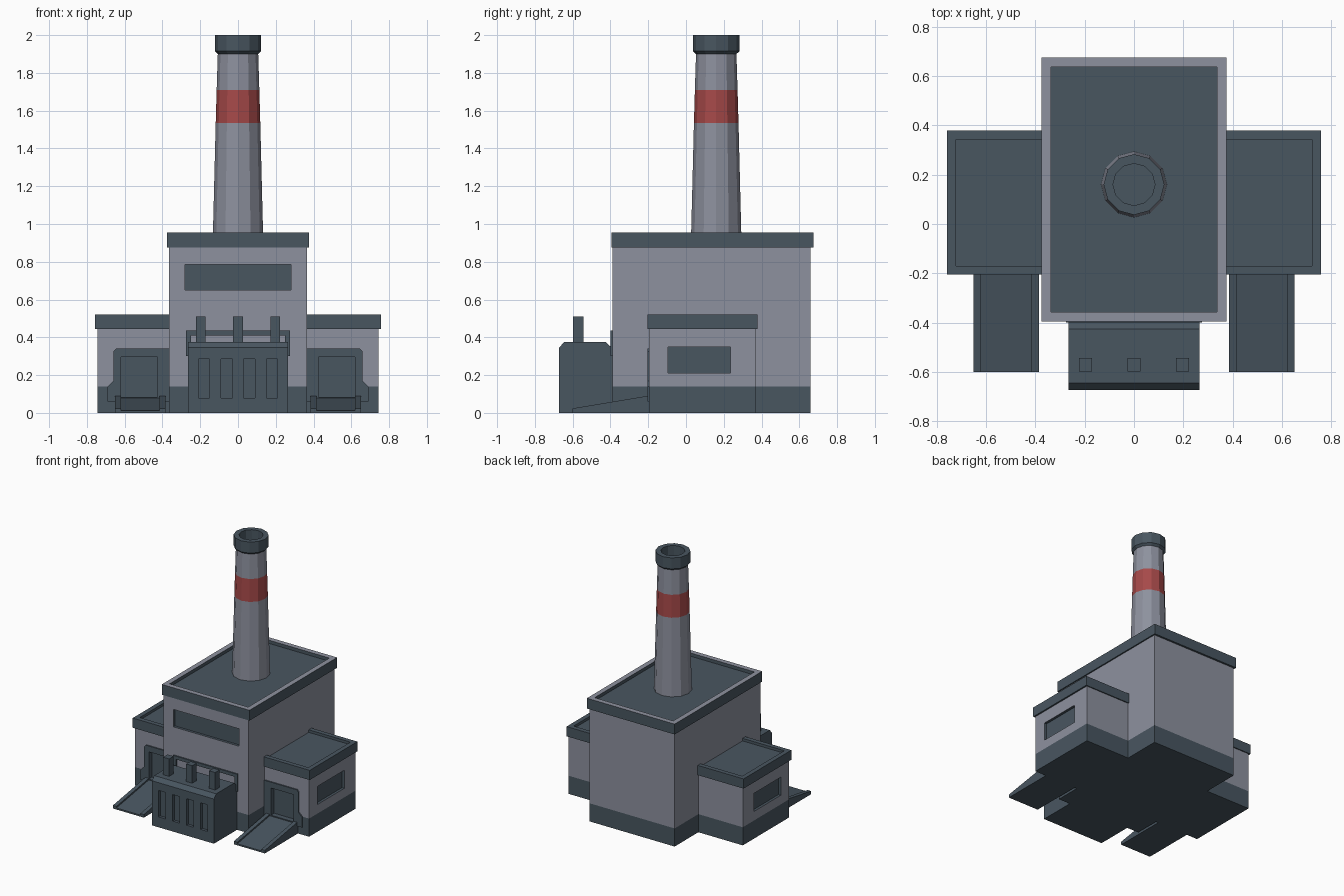
import bpy, bmesh, math

if "Cube" in bpy.data.objects:
    bpy.data.objects.remove(bpy.data.objects["Cube"])


def make_mat(name, rgb):
    m = bpy.data.materials.new(name)
    m.diffuse_color = (*rgb, 1)
    m.use_nodes = True
    m.node_tree.nodes["Principled BSDF"].inputs["Base Color"].default_value = m.diffuse_color
    return m


MATS = [make_mat("wall grey", (0.27, 0.285, 0.345)),
        make_mat("dark slate", (0.066, 0.093, 0.118)),
        make_mat("warning red", (0.38, 0.066, 0.066))]
GREY, DARK, RED = 0, 1, 2


def finish(name, bm):
    bmesh.ops.recalc_face_normals(bm, faces=bm.faces)
    me = bpy.data.meshes.new(name)
    bm.to_mesh(me)
    bm.free()
    for m in MATS:
        me.materials.append(m)
    ob = bpy.data.objects.new(name, me)
    bpy.context.collection.objects.link(ob)
    return ob


def prism(name, pts, axis, a, b, mat=DARK, band=None):
    """Extrude a 2D profile along an axis; faces below 'band' become dark."""
    def put(p, t):
        return {"x": (t, p[0], p[1]), "y": (p[0], t, p[1]), "z": (p[0], p[1], t)}[axis]
    bm = bmesh.new()
    face = bm.faces.new([bm.verts.new(put(p, a)) for p in pts])
    ext = bmesh.ops.extrude_face_region(bm, geom=[face])
    d = put((0, 0), b - a)
    bmesh.ops.translate(bm, vec=d, verts=[g for g in ext["geom"] if isinstance(g, bmesh.types.BMVert)])
    if band:
        bmesh.ops.bisect_plane(bm, geom=bm.verts[:] + bm.edges[:] + bm.faces[:],
                               plane_co=(0, 0, band), plane_no=(0, 0, 1))
    for f in bm.faces:
        f.material_index = DARK if band and f.calc_center_median().z < band else mat
    return finish(name, bm)


def box(name, x0, x1, y0, y1, z0, z1, mat=DARK, band=None):
    return prism(name, [(x0, y0), (x1, y0), (x1, y1), (x0, y1)], "z", z0, z1, mat, band)


def cut(ob, *dims):
    """Sink a dark box-shaped recess into an object."""
    cutter = box("cutter", *dims)
    cutter.hide_render = True
    mod = ob.modifiers.new("recess", "BOOLEAN")
    mod.operation = "DIFFERENCE"
    mod.solver = "EXACT"
    mod.object = cutter
    bpy.context.view_layer.objects.active = ob
    bpy.ops.object.modifier_apply(modifier=mod.name)
    bpy.data.objects.remove(cutter)


def parapet(name, x0, x1, y0, y1, z0, z1, rim, depth, rim_mat=DARK):
    """Flat roof slab with a raised rim around a sunken floor."""
    ob = box(name, x0, x1, y0, y1, z0, z1)
    bm = bmesh.new()
    bm.from_mesh(ob.data)
    top = max(bm.faces, key=lambda f: f.calc_center_median().z)
    ring = bmesh.ops.inset_region(bm, faces=[top], thickness=rim)["faces"]
    for f in ring:
        f.material_index = rim_mat
    ext = bmesh.ops.extrude_face_region(bm, geom=[top])
    bmesh.ops.translate(bm, vec=(0, 0, -depth),
                        verts=[g for g in ext["geom"] if isinstance(g, bmesh.types.BMVert)])
    if top.is_valid:
        bmesh.ops.delete(bm, geom=[top], context="FACES_ONLY")
    for f in bm.faces:
        if f not in ring:
            f.material_index = DARK
    bm.to_mesh(ob.data)
    bm.free()
    return ob


def mirror(ob):
    ob.modifiers.new("mirror", "MIRROR")


# Main hall with front window strip
hall = box("main_hall", -0.365, 0.365, -0.39, 0.66, 0, 0.9, GREY, 0.14)
cut(hall, -0.28, 0.28, -0.5, -0.37, 0.65, 0.785)
parapet("main_roof", -0.375, 0.375, -0.395, 0.675, 0.875, 0.955, 0.055, 0.025, GREY)

# Frame on the hall wall behind the transformer
prism("rear_opening_frame",
      [(-0.275, 0.3), (-0.275, 0.435), (0.275, 0.435), (0.275, 0.3),
       (0.25, 0.3), (0.25, 0.41), (-0.25, 0.41), (-0.25, 0.3)], "y", -0.4, -0.385)

# Side wings with side windows and doorways
door = (0.425, 0.62, -0.3, -0.165, 0.085, 0.295)
wing = box("side_wings", 0.35, 0.745, -0.195, 0.37, 0, 0.47, GREY, 0.14)
cut(wing, 0.725, 0.8, -0.095, 0.235, 0.21, 0.35)
cut(wing, *door)
mirror(wing)
mirror(parapet("wing_roofs", 0.315, 0.757, -0.205, 0.378, 0.445, 0.52, 0.05, 0.02))

# Door frames
frame = prism("door_frames",
              [(0.36, 0.06), (0.69, 0.06), (0.69, 0.14), (0.66, 0.17), (0.66, 0.325),
               (0.645, 0.34), (0.36, 0.34)], "y", -0.205, -0.185)
cut(frame, *door)
mirror(frame)

# Loading ramps with raised curbs
def ramp(name, x0, x1, lift):
    mirror(prism(name, [(-0.6, 0), (-0.6, 0.012 + lift), (-0.19, 0.08 + lift), (-0.19, 0)],
                 "x", x0, x1))


ramp("ramp_decks", 0.41, 0.63, 0)
ramp("ramp_inner_curbs", 0.385, 0.415, 0.012)
ramp("ramp_outer_curbs", 0.62, 0.65, 0.012)

# Transformer unit with vent slots and three terminals
unit = prism("transformer", [(-0.672, 0), (-0.672, 0.345), (-0.645, 0.375), (-0.425, 0.375),
                             (-0.4, 0.352), (-0.385, 0.352), (-0.385, 0)], "x", -0.265, 0.265)
for x in (-0.18, -0.06, 0.06, 0.18):
    cut(unit, x - 0.03, x + 0.03, -0.75, -0.65, 0.08, 0.285)
for i, x in enumerate((-0.197, 0, 0.197)):
    box(f"terminal_{i + 1}", x - 0.026, x + 0.026, -0.597, -0.543, 0.36, 0.51)

# Chimney: twelve-sided lathe, (radius, height, colour of the section above)
rings = [(0.134, 0.9, GREY), (0.118, 1.535, RED), (0.113, 1.71, GREY), (0.107, 1.9, DARK),
         (0.123, 1.915, DARK), (0.123, 2.0, DARK), (0.085, 2.0, DARK), (0.085, 1.86, DARK)]
bm = bmesh.new()
N = 12
loops = [[bm.verts.new((r * math.cos(2 * math.pi * k / N), 0.16 + r * math.sin(2 * math.pi * k / N), z))
          for k in range(N)] for r, z, _ in rings]
for lo, hi, ring in zip(loops, loops[1:], rings):
    for k in range(N):
        j = (k + 1) % N
        bm.faces.new((lo[k], lo[j], hi[j], hi[k])).material_index = ring[2]
bm.faces.new(loops[0]).material_index = GREY
bm.faces.new(loops[-1]).material_index = DARK
finish("chimney", bm)
